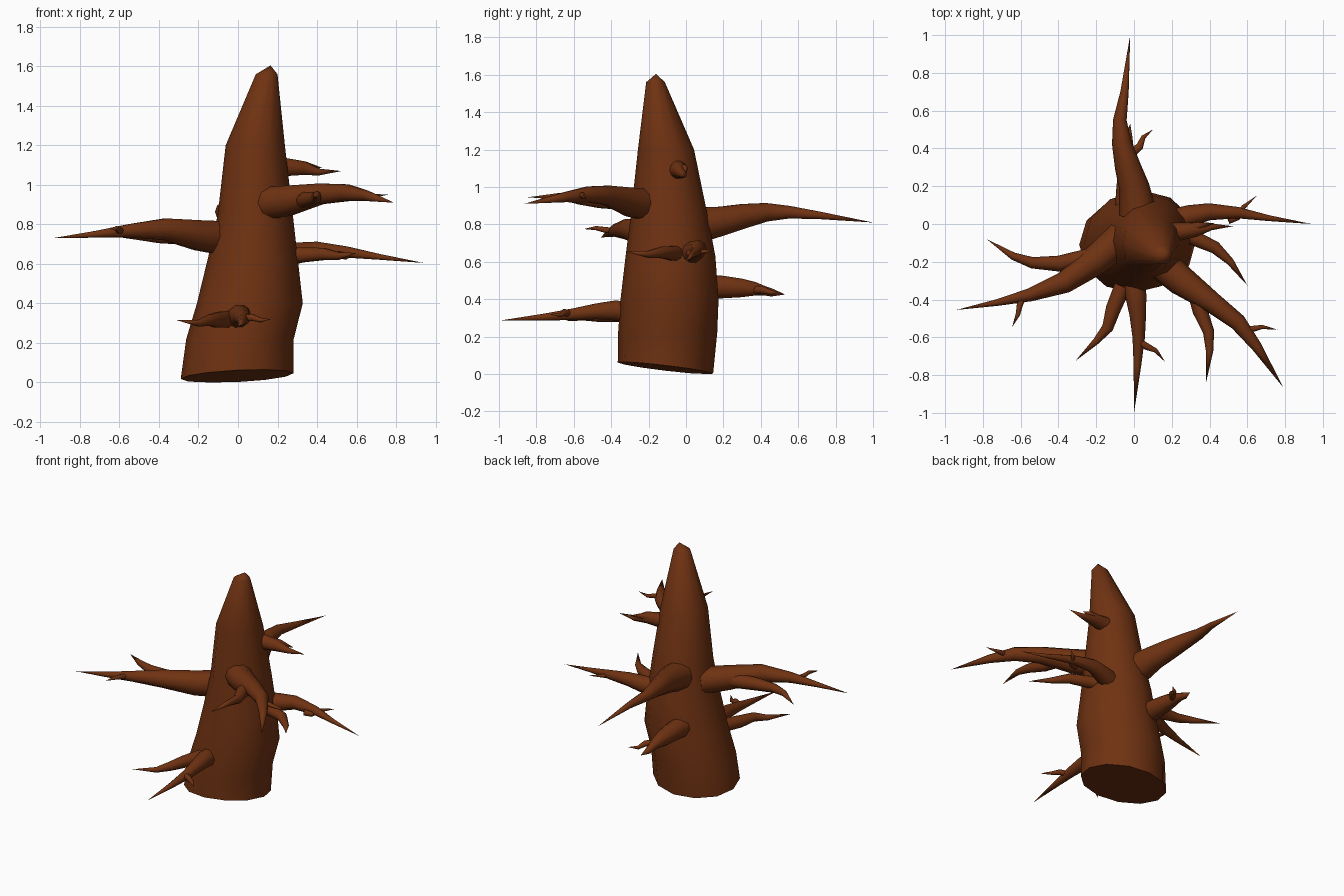
import bpy, bmesh, math
from mathutils import Vector

bark = bpy.data.materials.new("brown bark")
bark.diffuse_color = (0.16, 0.032, 0.006, 1)


def loft(name, rings, tip):
    """Skin a list of point rings, close the start and end in a point."""
    bm = bmesh.new()
    vs = [[bm.verts.new(p) for p in ring] for ring in rings]
    n = len(vs[0])
    for a, b in zip(vs, vs[1:]):
        for i in range(n):
            bm.faces.new((a[i], a[(i + 1) % n], b[(i + 1) % n], b[i]))
    bm.faces.new(vs[0][::-1])
    end = bm.verts.new(tip)
    for i in range(n):
        bm.faces.new((vs[-1][i], vs[-1][(i + 1) % n], end))
    bmesh.ops.recalc_face_normals(bm, faces=bm.faces)
    mesh = bpy.data.meshes.new(name)
    bm.to_mesh(mesh)
    bm.free()
    mesh.materials.append(bark)
    ob = bpy.data.objects.new(name, mesh)
    bpy.context.collection.objects.link(ob)
    bpy.ops.object.select_all(action='DESELECT')
    ob.select_set(True)
    bpy.context.view_layer.objects.active = ob
    bpy.ops.object.shade_smooth_by_angle(angle=math.radians(50))
    return ob


def branch(name, path, sides=10):
    """Tapered tube along (x, y, z, radius) points; the last one is the sharp tip."""
    pts = [Vector(p[:3]) for p in path]
    rings = []
    for i, p in enumerate(path[:-1]):
        t = (pts[i + 1] - pts[max(i - 1, 0)]).normalized()
        u = t.cross(Vector((0, 0, 1))).normalized()
        v = u.cross(t)
        rings.append([pts[i] + p[3] * (math.cos(a) * u + math.sin(a) * v)
                      for a in (2 * math.pi * k / sides for k in range(sides))])
    return loft(name, rings, pts[-1])


# trunk: leaning, tapered, cut at a slant at the bottom
trunk = [(-.005, -.11, 0, .285, .255), (.01, -.098, .22, .272, .265),
         (.06, -.088, .40, .268, .262), (.075, -.083, .63, .227, .24),
         (.0875, -.09, .85, .19, .205), (.0875, -.107, 1.2, .15, .15),
         (.145, -.163, 1.56, .055, .05)]
rings = []
for j, (cx, cy, z, rx, ry) in enumerate(trunk):
    ring = []
    for k in range(12):
        a = 2 * math.pi * k / 12
        x, y = cx + rx * math.cos(a), cy + ry * math.sin(a)
        dz = max(0, .032 - .118 * (y + .11) + .05 * x) if j == 0 else 0
        ring.append((x, y, z + dz))
    rings.append(ring)
loft("trunk", rings, (.165, -.16, 1.605))

# left branch with a side branch and a twig
branch("left_branch", [(-.06, -.07, .73, .09), (-.2, -.19, .745, .08), (-.37, -.31, .775, .058),
                       (-.55, -.375, .768, .035), (-.72, -.415, .75, .018), (-.94, -.455, .73, 0)])
branch("left_side_branch", [(-.2, -.17, .74, .05), (-.4, -.21, .745, .042), (-.54, -.205, .755, .03),
                            (-.64, -.17, .76, .02), (-.78, -.08, .75, 0)])
branch("left_twig", [(-.58, -.37, .765, .018), (-.605, -.43, .77, .016), (-.615, -.48, .78, .012),
                     (-.645, -.545, .775, 0)])

# back branch
branch("back_branch", [(.02, .06, .795, .1), (0, .2, .82, .08), (-.035, .31, .845, .068),
                       (-.065, .43, .865, .052), (-.075, .55, .865, .036), (-.05, .7, .85, .022),
                       (-.02, 1, .81, 0)])

# front right branch with a side branch and a twig
branch("front_right_branch", [(.1, -.17, .9, .09), (.25, -.3, .92, .08), (.42, -.42, .955, .055),
                              (.55, -.52, .96, .045), (.65, -.65, .945, .028), (.79, -.865, .91, 0)])
branch("front_right_side_branch", [(.32, -.33, .92, .045), (.35, -.46, .925, .04), (.395, -.57, .935, .03),
                                   (.4, -.67, .95, .02), (.38, -.845, .945, 0)])
branch("front_right_twig", [(.57, -.56, .955, .02), (.63, -.555, .955, .016), (.68, -.545, .945, .011),
                            (.76, -.56, .95, 0)])

# right branch with a side branch and a twig
branch("right_branch", [(.18, .01, .64, .065), (.3, .045, .655, .056), (.4, .065, .67, .045),
                        (.55, .06, .66, .03), (.72, .03, .635, .015), (.94, 0, .605, 0)])
branch("right_side_branch", [(.2, -.03, .645, .045), (.32, -.075, .645, .04), (.43, -.125, .65, .033),
                             (.51, -.2, .64, .02), (.6, -.325, .655, 0)])
branch("right_twig", [(.5, .02, .645, .02), (.545, .035, .64, .018), (.58, .09, .655, .012),
                      (.65, .15, .66, 0)])

# upper right branch
branch("upper_right_branch", [(.16, -.05, 1.095, .056), (.24, -.04, 1.09, .048), (.33, -.03, 1.085, .037),
                              (.41, -.015, 1.065, .018), (.525, -.012, 1.07, 0)])
branch("upper_right_twig", [(.26, -.03, 1.1, .03), (.34, -.01, 1.1, .02), (.43, .005, 1.085, 0)])

# low front branch with a side branch and a twig
branch("low_front_branch", [(-.01, -.26, .32, .062), (.01, -.38, .34, .056), (.02, -.48, .335, .044),
                            (.025, -.6, .32, .033), (.018, -.75, .305, .02), (0, -1, .285, 0)])
branch("low_front_side_branch", [(-.06, -.33, .32, .045), (-.11, -.45, .315, .04), (-.14, -.55, .315, .03),
                                 (-.2, -.62, .3, .018), (-.31, -.725, .315, 0)])
branch("low_front_twig", [(.02, -.62, .32, .02), (.07, -.65, .33, .018), (.115, -.67, .315, .012),
                          (.165, -.73, .32, 0)])

# low back branch, short and crooked
branch("low_back_branch", [(-.03, .1, .465, .07), (-.03, .2, .465, .063), (-.03, .3, .46, .052),
                           (-.03, .37, .455, .038), (-.03, .42, .445, .026), (-.03, .46, .435, .022),
                           (-.02, .53, .425, 0)])
branch("low_back_twig", [(-.03, .36, .45, .025), (.03, .41, .45, .02), (.05, .46, .435, .012),
                         (.1, .5, .44, 0)])
